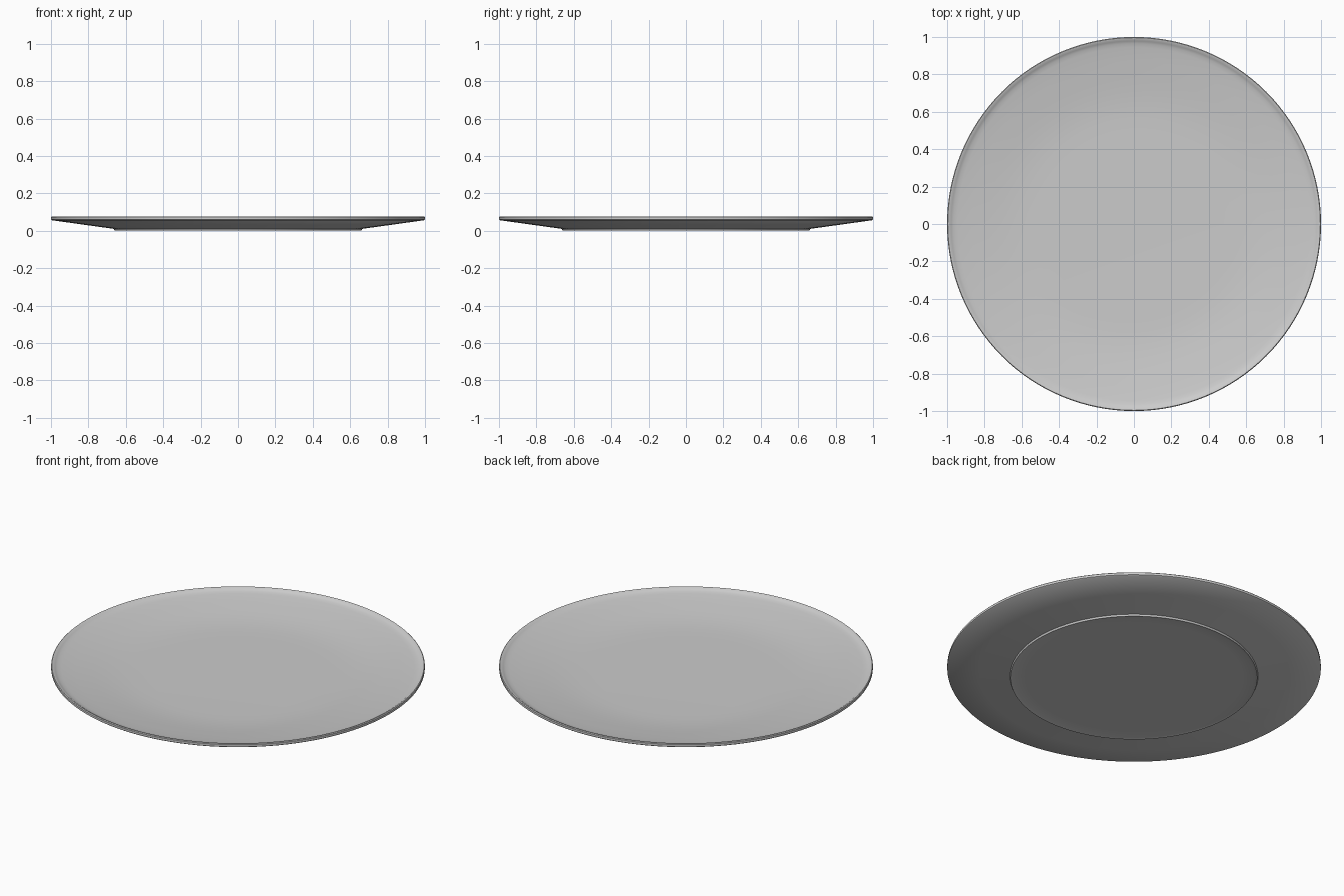
import bpy, bmesh, math

if "Cube" in bpy.data.objects:
    bpy.data.objects.remove(bpy.data.objects["Cube"])

# Half profile of the plate (radius, height), from underside centre to top centre
PROFILE = [
    (0.0, 0.004), (0.58, 0.004), (0.645, 0.004), (0.66, 0.0), (0.664, 0.01),   # foot
    (0.83, 0.033), (0.995, 0.056),                              # sloping underside
    (1.0, 0.06), (1.0, 0.073), (0.996, 0.077), (0.988, 0.076),  # upright lip
    (0.978, 0.069), (0.965, 0.064), (0.945, 0.060),             # inside of lip
    (0.87, 0.050), (0.78, 0.038), (0.71, 0.030), (0.64, 0.024),
    (0.57, 0.021), (0.48, 0.020), (0.0, 0.020),                 # well
]


def lathe(name, profile, steps):
    bm = bmesh.new()
    verts = [bm.verts.new((r, 0, z)) for r, z in profile]
    edges = [bm.edges.new(pair) for pair in zip(verts, verts[1:])]
    bmesh.ops.spin(bm, geom=verts + edges, cent=(0, 0, 0), axis=(0, 0, 1),
                   angle=math.tau, steps=steps, use_duplicate=False)
    bmesh.ops.remove_doubles(bm, verts=bm.verts, dist=1e-4)
    bmesh.ops.recalc_face_normals(bm, faces=bm.faces)
    mesh = bpy.data.meshes.new(name)
    bm.to_mesh(mesh)
    bm.free()
    obj = bpy.data.objects.new(name, mesh)
    bpy.context.collection.objects.link(obj)
    return obj


# Plate
plate = lathe("plate", PROFILE, 128)
bpy.context.view_layer.objects.active = plate
plate.select_set(True)
bpy.ops.object.shade_smooth_by_angle(angle=math.radians(35))
